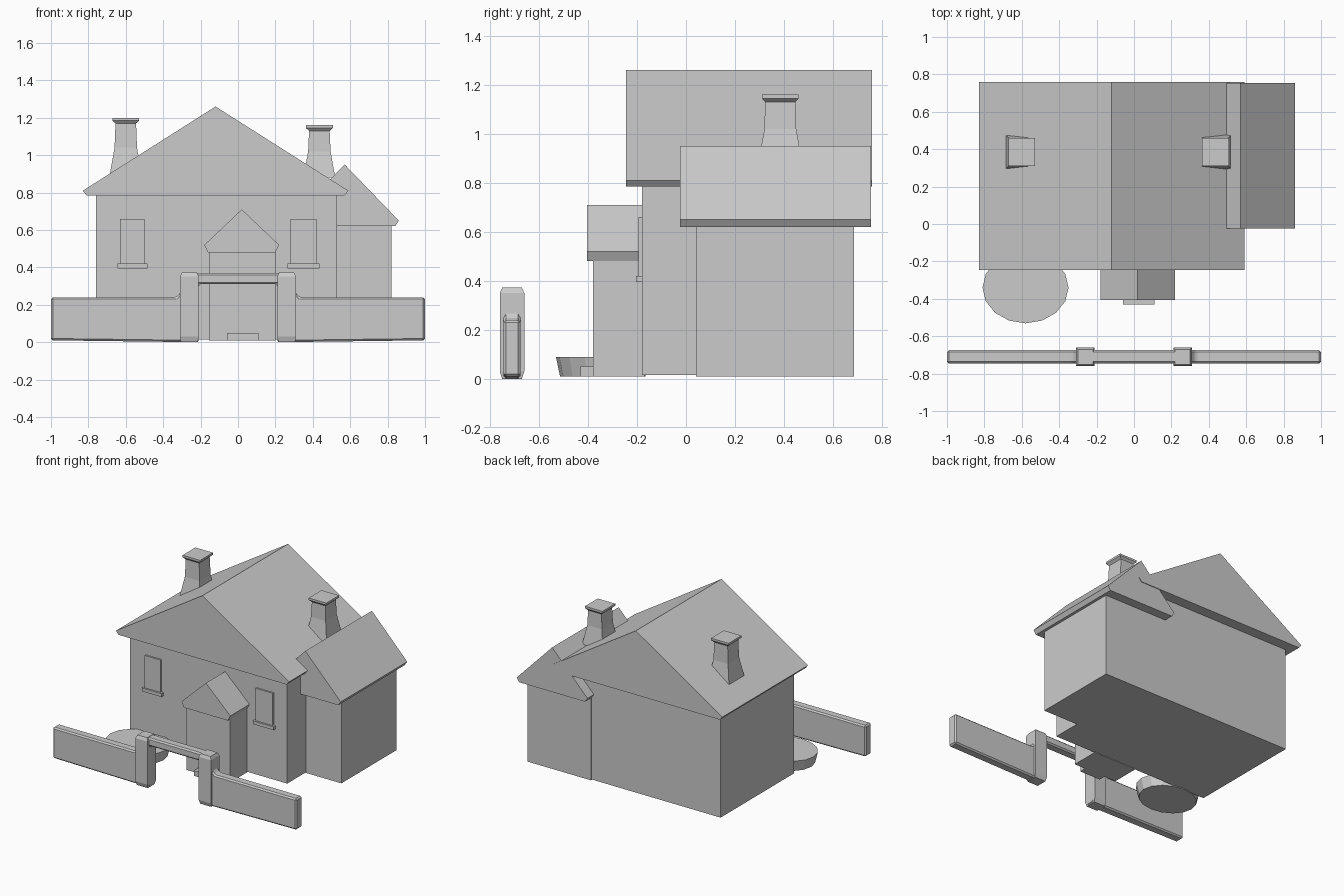
import bpy, bmesh, math

if "Cube" in bpy.data.objects:
    bpy.data.objects.remove(bpy.data.objects["Cube"])


def finish(name, bm):
    bmesh.ops.recalc_face_normals(bm, faces=bm.faces)
    mesh = bpy.data.meshes.new(name)
    bm.to_mesh(mesh)
    bm.free()
    obj = bpy.data.objects.new(name, mesh)
    bpy.context.collection.objects.link(obj)
    return obj


def extrude_y(name, profile, y0, y1):
    """Solid from an x-z outline, running from y0 to y1."""
    bm = bmesh.new()
    face = bm.faces.new([bm.verts.new((x, y0, z)) for x, z in profile])
    ext = bmesh.ops.extrude_face_region(bm, geom=[face])
    moved = [v for v in ext["geom"] if isinstance(v, bmesh.types.BMVert)]
    bmesh.ops.translate(bm, verts=moved, vec=(0, y1 - y0, 0))
    return finish(name, bm)


def box(name, x0, x1, y0, y1, z0, z1):
    return extrude_y(name, [(x0, z0), (x1, z0), (x1, z1), (x0, z1)], y0, y1)


def gable(name, xc, half, y0, y1, eave, ridge, lip):
    """Closed gable roof with a thin eave lip."""
    inset = half - 0.02
    return extrude_y(name, [(xc - inset, eave - lip), (xc + inset, eave - lip),
                            (xc + half, eave), (xc, ridge), (xc - half, eave)], y0, y1)


def stack(name, xc, yc, rings):
    """Square tower lofted through (half_x, half_y, z) rings."""
    bm = bmesh.new()
    loops = [[bm.verts.new((xc + sx * hx, yc + sy * hy, z))
              for sx, sy in ((-1, -1), (1, -1), (1, 1), (-1, 1))] for hx, hy, z in rings]
    for a, b in zip(loops, loops[1:]):
        for i in range(4):
            j = (i + 1) % 4
            bm.faces.new((a[i], a[j], b[j], b[i]))
    bm.faces.new(loops[0])
    bm.faces.new(loops[-1])
    return finish(name, bm)


# Main house
box("main_walls", -0.76, 0.53, -0.18, 0.68, 0.015, 0.80)
gable("main_roof", -0.12, 0.71, -0.245, 0.76, 0.81, 1.26, 0.025)

# Side wing
box("wing_walls", 0.30, 0.82, 0.04, 0.685, 0.01, 0.65)
gable("wing_roof", 0.57, 0.29, -0.025, 0.755, 0.65, 0.95, 0.03)

# Chimneys, flared at the roof and capped
for name, xc, top, base in (("left_chimney", -0.60, 1.20, 0.90),
                            ("right_chimney", 0.435, 1.16, 0.88)):
    stack(name, xc, 0.385, [(0.085, 0.09, base), (0.06, 0.065, base + 0.14),
                            (0.055, 0.062, top - 0.03),
                            (0.072, 0.075, top - 0.015), (0.072, 0.075, top)])

# Porch with gable roof and doorstep
box("porch_walls", -0.155, 0.20, -0.38, -0.17, 0.01, 0.49)
gable("porch_roof", 0.02, 0.20, -0.405, -0.17, 0.52, 0.71, 0.04)
box("doorstep", -0.06, 0.11, -0.43, -0.36, 0.01, 0.05)

# Front windows: shallow panel with sill
for side, x0, x1 in (("left", -0.63, -0.50), ("right", 0.28, 0.42)):
    box(side + "_window", x0, x1, -0.193, -0.17, 0.42, 0.66)
    box(side + "_window_sill", x0 - 0.015, x1 + 0.015, -0.205, -0.17, 0.395, 0.42)

# Round garden bed
bm = bmesh.new()
bmesh.ops.create_cone(bm, cap_ends=True, segments=16, radius1=0.21, radius2=0.23, depth=0.08)
bmesh.ops.scale(bm, verts=bm.verts, vec=(1, 0.83, 1))
bmesh.ops.translate(bm, verts=bm.verts, vec=(-0.58, -0.34, 0.05))
finish("garden_bed", bm)

# Garden wall with raised gateway, chamfered edges
half = [(1.0, 0.01), (1.0, 0.24), (0.33, 0.24), (0.305, 0.27), (0.305, 0.37)]
inner = [(0.21, 0.31), (0.21, 0.0)]
outline = (half + [(-x, z) for x, z in reversed(half)]
           + [(-0.21, 0.0), (-0.21, 0.31)] + inner)
wall = extrude_y("garden_wall", outline, -0.745, -0.675)
bevel = wall.modifiers.new("chamfer", "BEVEL")
bevel.width = 0.01
bevel.segments = 1

# Gate posts, slightly thicker than the wall
for s, name in ((-1, "left_gate_post"), (1, "right_gate_post")):
    stack(name, s * 0.26, -0.71, [(0.045, 0.04, 0.0), (0.05, 0.05, 0.03),
                                  (0.05, 0.05, 0.35), (0.04, 0.04, 0.372)])
